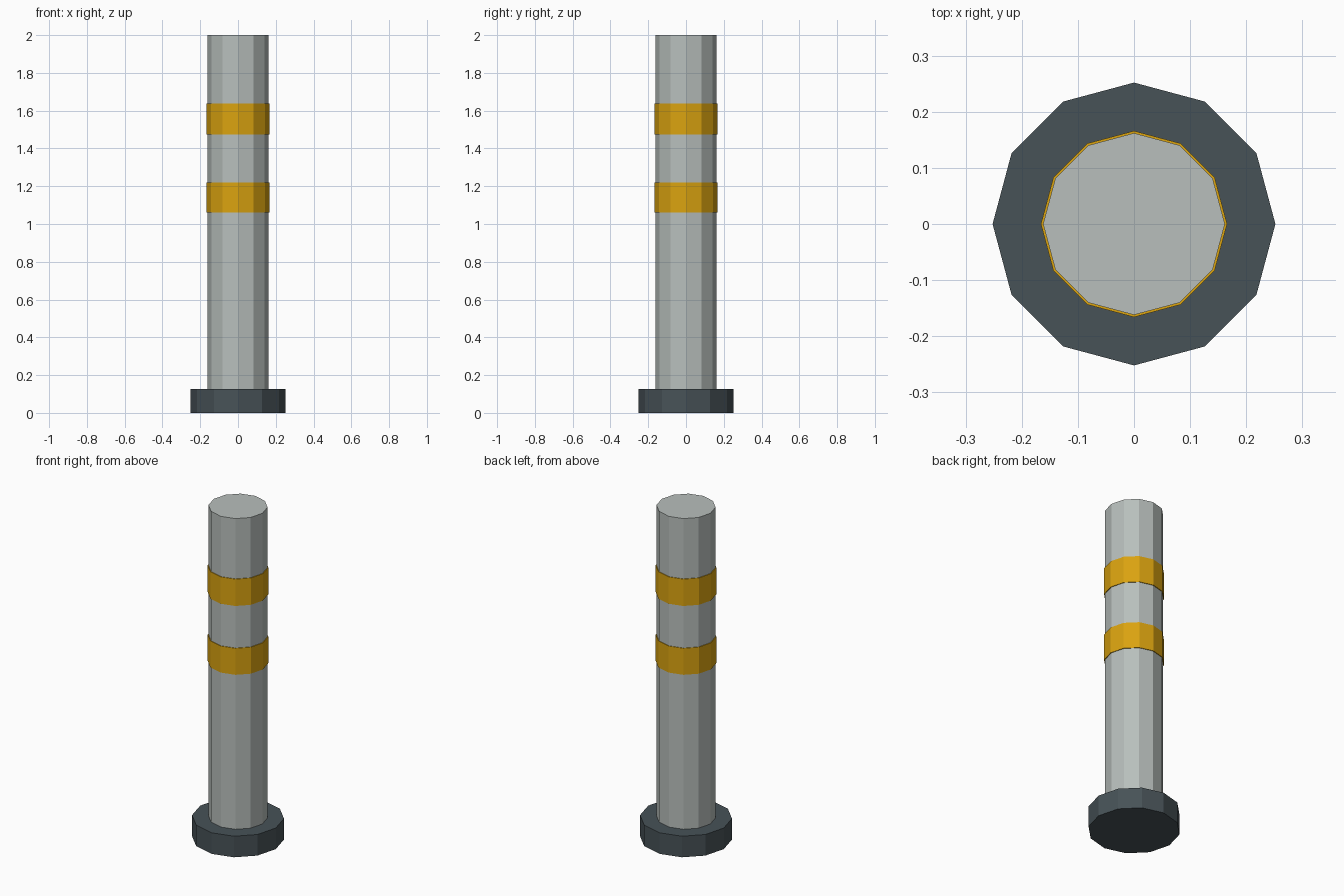
import bpy

if "Cube" in bpy.data.objects:
    bpy.data.objects.remove(bpy.data.objects["Cube"])


def srgb(r, g, b):
    """Convert 0-255 sRGB to a linear RGBA colour."""
    lin = [(c / 255 / 12.92) if c < 11 else ((c / 255 + 0.055) / 1.055) ** 2.4 for c in (r, g, b)]
    return (*lin, 1.0)


def material(name, colour):
    mat = bpy.data.materials.new(name)
    mat.diffuse_color = colour
    mat.use_nodes = True
    mat.node_tree.nodes["Principled BSDF"].inputs["Base Color"].default_value = mat.diffuse_color
    return mat


def cylinder(name, radius, z0, z1, mat):
    """Flat-faced 12-sided cylinder standing between two heights."""
    bpy.ops.mesh.primitive_cylinder_add(
        vertices=12, radius=radius, depth=z1 - z0, location=(0, 0, (z0 + z1) / 2))
    obj = bpy.context.object
    obj.name = name
    obj.data.materials.append(mat)
    return obj


grey = material("light grey", srgb(184, 191, 188))
dark = material("dark slate", srgb(71, 82, 87))
yellow = material("amber yellow", srgb(218, 163, 16))

# Foot and post
cylinder("base", 0.252, 0.0, 0.127, dark)
cylinder("post", 0.162, 0.06, 2.0, grey)

# Reflective bands
for name, z0, z1 in (("lower_band", 1.06, 1.22), ("upper_band", 1.475, 1.637)):
    cylinder(name, 0.166, z0, z1, yellow)
